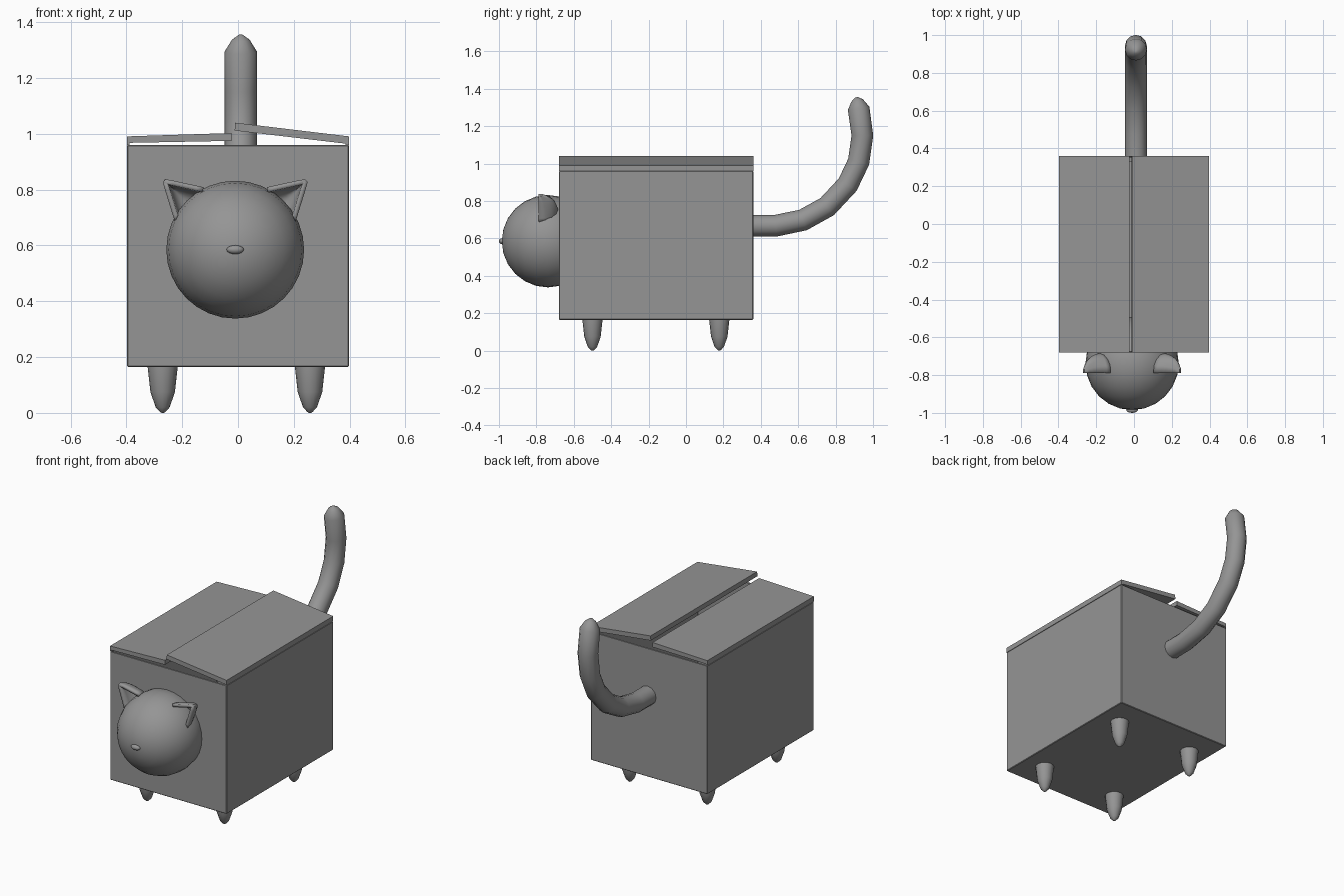
import bpy, bmesh, math
from mathutils import Vector

if "Cube" in bpy.data.objects:
    bpy.data.objects.remove(bpy.data.objects["Cube"])

grey = bpy.data.materials.new("plain_grey")
grey.diffuse_color = (0.3, 0.3, 0.3, 1)
grey.use_nodes = True
grey.node_tree.nodes["Principled BSDF"].inputs["Base Color"].default_value = grey.diffuse_color


def finish(name, bm, smooth=None):
    bmesh.ops.recalc_face_normals(bm, faces=bm.faces[:])
    me = bpy.data.meshes.new(name)
    bm.to_mesh(me)
    bm.free()
    me.materials.append(grey)
    ob = bpy.data.objects.new(name, me)
    bpy.context.collection.objects.link(ob)
    if smooth:
        bpy.ops.object.select_all(action='DESELECT')
        ob.select_set(True)
        bpy.context.view_layer.objects.active = ob
        bpy.ops.object.shade_smooth_by_angle(angle=math.radians(smooth))
    return ob


def tube(name, rings, sides, smooth=60):
    """Skin circles given as (centre, normal, radius); both ends are capped."""
    bm = bmesh.new()
    loops = []
    for c, n, r in rings:
        q = Vector((0, 0, 1)).rotation_difference(Vector(n).normalized())
        loops.append([bm.verts.new(Vector(c) + q @ Vector(
            (r * math.cos(a), r * math.sin(a), 0)))
            for a in (2 * math.pi * i / sides for i in range(sides))])
    for a, b in zip(loops, loops[1:]):
        for i in range(sides):
            j = (i + 1) % sides
            bm.faces.new((a[i], a[j], b[j], b[i]))
    bm.faces.new(loops[0])
    bm.faces.new(loops[-1])
    return finish(name, bm, smooth)


def ball(name, centre, size, segments, rings):
    """Ellipsoid with its poles on the y axis."""
    bm = bmesh.new()
    bmesh.ops.create_uvsphere(bm, u_segments=segments, v_segments=rings, radius=1)
    for v in bm.verts:
        x, y, z = v.co
        v.co = Vector((x * size[0], z * size[1], y * size[2])) + Vector(centre)
    return finish(name, bm, 60)


# Open carton with thin walls
X, Y0, Y1, Z0, Z1 = 0.398, -0.68, 0.36, 0.165, 0.96
bm = bmesh.new()
bmesh.ops.create_cube(bm, size=1)
for v in bm.verts:
    v.co = (v.co.x * 2 * X, v.co.y * (Y1 - Y0) + (Y0 + Y1) / 2,
            v.co.z * (Z1 - Z0) + (Z0 + Z1) / 2)
top = max(bm.faces, key=lambda f: f.calc_center_median().z)
bmesh.ops.delete(bm, geom=[top], context='FACES_ONLY')
carton = finish("carton", bm)
wall = carton.modifiers.new("wall", 'SOLIDIFY')
wall.thickness, wall.offset = 0.01, -1
edge = carton.modifiers.new("edge", 'BEVEL')
edge.width, edge.segments = 0.004, 1

# Two lid flaps, the right one resting higher
flaps = {
    "left_flap": [(-X, Z1), (-X, .991), (-.023, 1.003), (-.023, .975), (-.388, .968), (-.388, Z1)],
    "right_flap": [(X, Z1), (X, .991), (-.010, 1.040), (-.012, 1.012), (.386, .965), (.386, Z1)],
}
for name, profile in flaps.items():
    bm = bmesh.new()
    face = bm.faces.new([bm.verts.new((x, Y0, z)) for x, z in profile])
    out = bmesh.ops.extrude_face_region(bm, geom=[face])
    for g in out["geom"]:
        if isinstance(g, bmesh.types.BMVert):
            g.co.y = Y1
    finish(name, bm)

# Four tapered legs
leg_profile = [(.2, .055), (.165, .054), (.075, .044), (.02, .025), (.003, .009), (0, .004)]
for side, x in (("left", -.27), ("right", .258)):
    for end, y in (("front", -.5), ("back", .178)):
        tube(f"{end}_{side}_leg", [((x, y, z), (0, 0, 1), r) for z, r in leg_profile], 16)

# Curved tail with a rounded tip
path = [(.33, .667), (.48, .668), (.625, .698), (.755, .77), (.865, .888),
        (.923, 1.01), (.943, 1.15), (.923, 1.295), (.915, 1.337), (.91, 1.354)]
radii = [.058] * 8 + [.032, .008]
rings = []
for i, (y, z) in enumerate(path):
    a, b = path[max(i - 1, 0)], path[min(i + 1, len(path) - 1)]
    rings.append(((.01, y, z), (0, b[0] - a[0], b[1] - a[1]), radii[i]))
tube("tail", rings, 12)

# Head and nose
CX = -.01
ball("head", (CX, -.738, .585), (.247, .247, .247), 32, 12)
ball("nose", (CX, -.984, .585), (.031, .016, .016), 16, 8)

# Cupped ears, open to the front
inner, outer, tip = Vector((.115, -.788, .80)), Vector((.207, -.788, .685)), Vector((.252, -.788, .83))
for name, s in (("left_ear", -1), ("right_ear", 1)):
    bm = bmesh.new()
    grid = []
    for i in range(7):
        t = i / 6 * .97
        a, b = inner.lerp(tip, t), outer.lerp(tip, t)
        mid, half = (a + b) / 2, (a - b) / 2
        depth = .095 * math.sqrt(1 - t * t)
        grid.append([])
        for k in range(9):
            u = math.pi * k / 8
            p = mid + half * math.cos(u) + Vector((0, depth * math.sin(u), 0))
            grid[-1].append(bm.verts.new((CX + s * p.x, p.y, p.z)))
    for r0, r1 in zip(grid, grid[1:]):
        for k in range(8):
            bm.faces.new((r0[k], r0[k + 1], r1[k + 1], r1[k]))
    bm.faces.new(grid[-1])
    ear = finish(name, bm, 50)
    shell = ear.modifiers.new("shell", 'SOLIDIFY')
    shell.thickness, shell.offset = 0.018, 0
